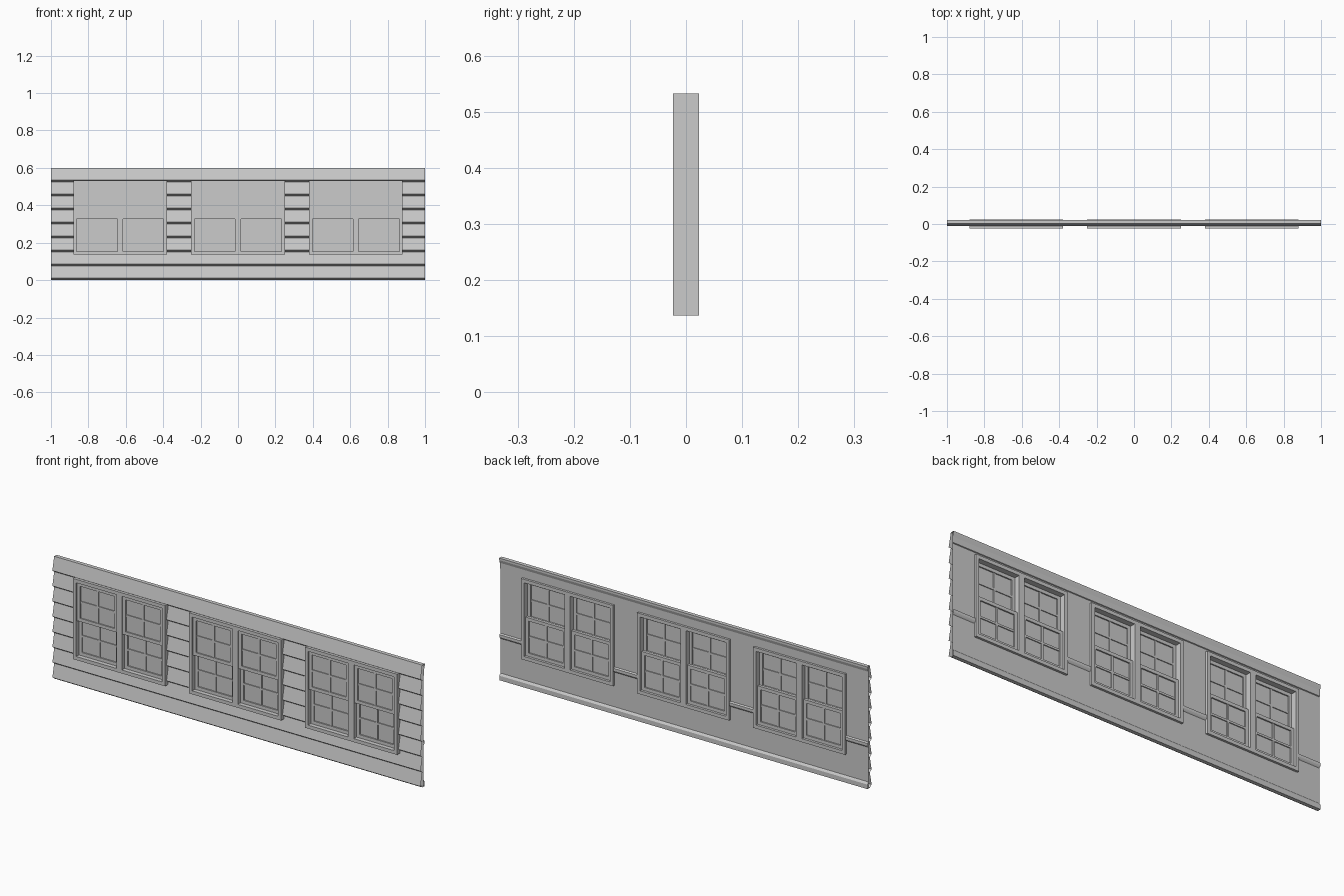
import bpy, bmesh

if "Cube" in bpy.data.objects:
    bpy.data.objects.remove(bpy.data.objects["Cube"])

WINDOWS = (-0.63, 0.0, 0.63)
HALF, ZB, ZT = 0.25, 0.137, 0.533      # window half width, bottom, top
PITCH, N = 0.075, 8                    # clapboard rows


def finish(name, bm):
    bmesh.ops.remove_doubles(bm, verts=bm.verts, dist=1e-6)
    mesh = bpy.data.meshes.new(name)
    bm.to_mesh(mesh)
    bm.free()
    ob = bpy.data.objects.new(name, mesh)
    bpy.context.collection.objects.link(ob)
    return ob


def sweep(bm, profile, x0, x1):
    """Sweep a (y, z) profile along x as an open sheet."""
    a = [bm.verts.new((x0, y, z)) for y, z in profile]
    b = [bm.verts.new((x1, y, z)) for y, z in profile]
    for i in range(len(profile) - 1):
        bm.faces.new((a[i], b[i], b[i + 1], a[i + 1]))


def box(bm, x0, x1, y0, y1, z0, z1):
    v = [bm.verts.new((x, y, z)) for x in (x0, x1) for y in (y0, y1) for z in (z0, z1)]
    for f in ((0, 1, 3, 2), (4, 6, 7, 5), (0, 4, 5, 1), (2, 3, 7, 6), (0, 2, 6, 4), (1, 5, 7, 3)):
        bm.faces.new([v[i] for i in f])


def ring(bm, x0, x1, y0, y1, z0, z1, w):
    """Rectangular frame of border width w."""
    def loop(d, y):
        return [bm.verts.new((x, y, z)) for x, z in
                ((x0 + d, z0 + d), (x1 - d, z0 + d), (x1 - d, z1 - d), (x0 + d, z1 - d))]
    loops = [loop(0, y0), loop(w, y0), loop(w, y1), loop(0, y1)]
    for k in range(4):
        a, b = loops[k], loops[(k + 1) % 4]
        for i in range(4):
            j = (i + 1) % 4
            bm.faces.new((a[i], a[j], b[j], b[i]))


# x ranges of wall between the windows
edges = [-1.0] + [c + s * HALF for c in WINDOWS for s in (-1, 1)] + [1.0]
gaps = list(zip(edges[::2], edges[1::2]))

# Outer clapboard siding, cut around the windows
saw = [(0.002, 0.0)]
for k in range(N):
    saw += [(-0.012, k * PITCH + 0.010), (0.002, (k + 1) * PITCH)]


def saw_y(z):
    for (ya, za), (yb, zb) in zip(saw, saw[1:]):
        if za <= z <= zb:
            return ya + (yb - ya) * (z - za) / (zb - za)
    return saw[-1][0]


def saw_slice(z0, z1):
    return [(saw_y(z0), z0)] + [p for p in saw if z0 < p[1] < z1] + [(saw_y(z1), z1)]


bm = bmesh.new()
sweep(bm, saw_slice(0, ZB), -1, 1)
sweep(bm, saw_slice(ZT, 0.6), -1, 1)
for a, b in gaps:
    sweep(bm, saw_slice(ZB, ZT), a, b)
finish("clapboard_siding", bm)

# Flat inner wall
WY = 0.012
bm = bmesh.new()
sweep(bm, [(WY, ZB), (WY, 0)], -1, 1)
sweep(bm, [(WY, 0.6), (WY, ZT)], -1, 1)
for a, b in gaps:
    sweep(bm, [(WY, ZT), (WY, ZB)], a, b)
finish("inner_wall", bm)

# Inner trim: baseboard, chair rail between windows, crown moulding
bm = bmesh.new()
sweep(bm, [(WY, 0.032), (0.016, 0.028), (0.020, 0.022), (0.020, 0.0), (0.002, 0.0)], -1, 1)
finish("baseboard", bm)
bm = bmesh.new()
for a, b in gaps:
    sweep(bm, [(WY, 0.228), (0.020, 0.224), (0.020, 0.212), (0.016, 0.206), (WY, 0.202)], a, b)
finish("chair_rail", bm)
bm = bmesh.new()
sweep(bm, [(0.002, 0.6), (0.021, 0.6), (0.021, 0.590), (0.016, 0.575), (0.016, 0.547), (WY, 0.545)], -1, 1)
finish("crown_moulding", bm)


def sash(bm, glass, x0, x1, y0, y1, z0, z1):
    """Sash frame with a cross of glazing bars and a glass sheet."""
    w, m = 0.016, 0.005
    ring(bm, x0, x1, y0, y1, z0, z1, w)
    xc, zc, ym = (x0 + x1) / 2, (z0 + z1) / 2, (y0 + y1) / 2
    box(bm, xc - m, xc + m, y0 + 0.002, y1 - 0.002, z0 + w, z1 - w)
    box(bm, x0 + w, x1 - w, y0 + 0.002, y1 - 0.002, zc - m, zc + m)
    sweep(glass, [(ym, z0 + w), (ym, z1 - w)], x0 + w, x1 - w)


# Paired double-hung windows
for n, c in enumerate(WINDOWS, 1):
    case, sashes, glass = bmesh.new(), bmesh.new(), bmesh.new()
    ring(case, c - HALF, c + HALF, -0.023, 0.023, ZB, ZT, 0.017)
    box(case, c - 0.015, c + 0.015, -0.023, 0.023, ZB + 0.017, ZT - 0.017)
    for s in (-1, 1):
        x0, x1 = sorted((c + s * 0.015, c + s * (HALF - 0.017)))
        sash(sashes, glass, x0, x1, -0.016, -0.004, 0.327, ZT - 0.017)
        sash(sashes, glass, x0, x1, -0.002, 0.011, ZB + 0.017, 0.343)
    finish(f"window_casing_{n}", case)
    finish(f"window_sashes_{n}", sashes)
    finish(f"window_glass_{n}", glass)
